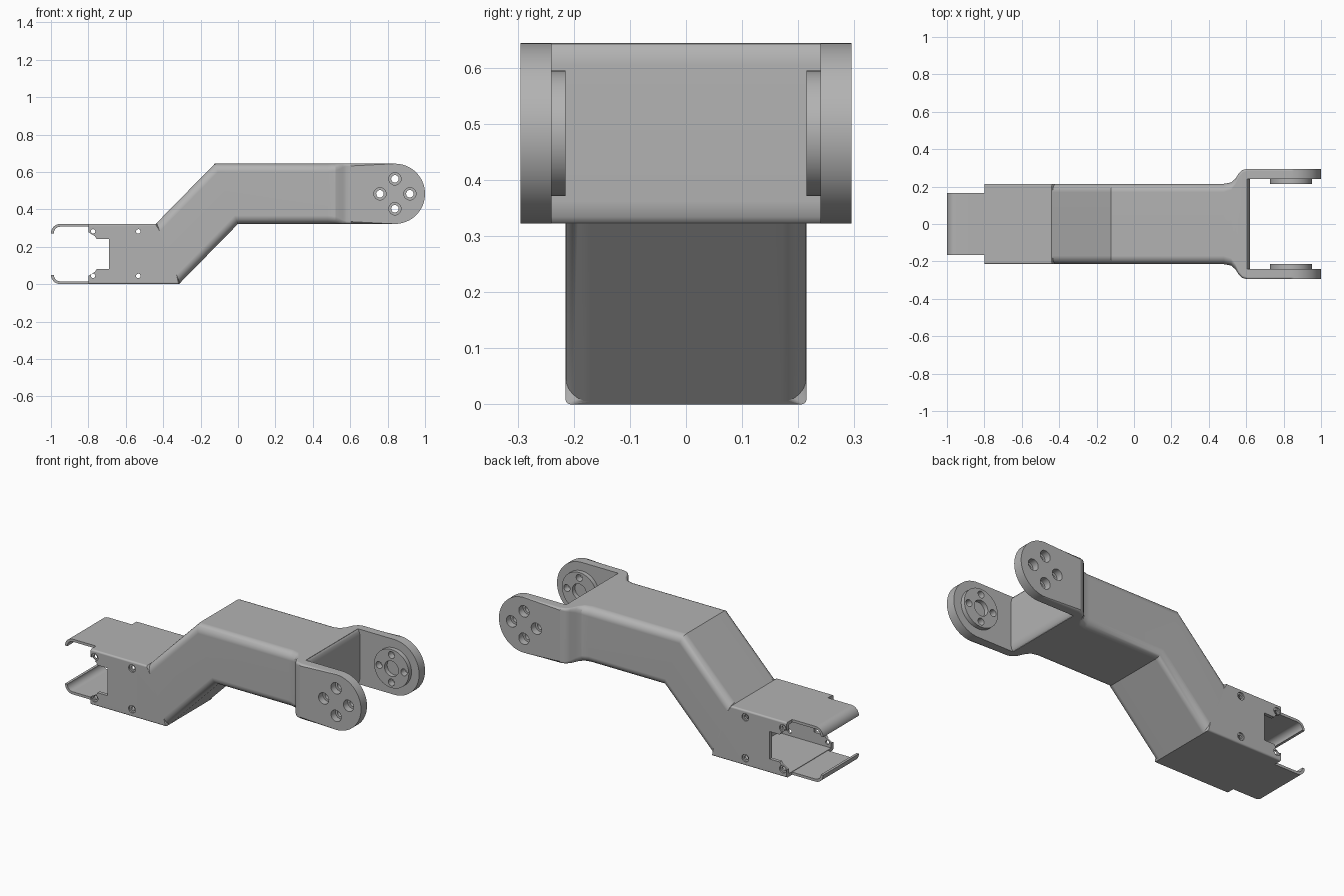
import bpy, bmesh, math
from mathutils import Matrix, Vector

if "Cube" in bpy.data.objects:
    bpy.data.objects.remove(bpy.data.objects["Cube"], do_unlink=True)

grey = bpy.data.materials.new("plain grey")
grey.use_nodes = True
colour = (0.45, 0.45, 0.45, 1)
grey.diffuse_color = colour
grey.node_tree.nodes["Principled BSDF"].inputs["Base Color"].default_value = colour


def make_object(name, bm):
    bmesh.ops.recalc_face_normals(bm, faces=bm.faces)
    mesh = bpy.data.meshes.new(name)
    bm.to_mesh(mesh)
    bm.free()
    mesh.materials.append(grey)
    obj = bpy.data.objects.new(name, mesh)
    bpy.context.collection.objects.link(obj)
    return obj


def arc(cx, cz, r, start, end, n):
    """Points on an arc, angles in degrees."""
    angles = [math.radians(start + (end - start) * i / n) for i in range(n + 1)]
    return [(cx + r * math.cos(a), cz + r * math.sin(a)) for a in angles]


def prism(name, profile, y0, y1, bevel=0, open_x=None):
    """Extrude an xz profile along y, optionally rounding the rim at y1."""
    bm = bmesh.new()
    near = [bm.verts.new((x, y0, z)) for x, z in profile]
    far = [bm.verts.new((x, y1, z)) for x, z in profile]
    bm.faces.new(near)
    bm.faces.new(far)
    n = len(profile)
    for i in range(n):
        j = (i + 1) % n
        bm.faces.new((near[i], near[j], far[j], far[i]))
    if bevel:
        rim = [e for e in bm.edges if all(v in far for v in e.verts)
               and not all(abs(v.co.x - open_x) < 1e-4 for v in e.verts)]
        bmesh.ops.bevel(bm, geom=rim, offset=bevel, segments=3, profile=0.5, affect='EDGES')
    return make_object(name, bm)


def disc(name, x, z, r, y0, y1, n=32):
    return prism(name, arc(x, z, r, 0, 360 - 360 / n, n - 1), y0, y1)


def cut(obj, cutter):
    mod = obj.modifiers.new("cut", 'BOOLEAN')
    mod.operation = 'DIFFERENCE'
    mod.solver = 'EXACT'
    mod.object = cutter
    cutter.hide_render = True
    bpy.context.view_layer.objects.active = obj
    bpy.ops.object.modifier_apply(modifier=mod.name)
    bpy.data.objects.remove(cutter, do_unlink=True)


def section(x_low, z_low, x_top, z_top, half, r):
    """Rounded rectangular cross-section on a plane that may lean in x."""
    points = []
    for sy, sz, start in ((1, 1, 0), (-1, 1, 90), (-1, -1, 180), (1, -1, 270)):
        cz = z_top - r if sz > 0 else z_low + r
        points += arc(sy * (half - r), cz, r, start, start + 90, 6)
    return [Vector((x_low + (x_top - x_low) * (z - z_low) / (z_top - z_low), y, z))
            for y, z in points]


# Stepped body lofted from the socket end to the flared fork root
W, LOW, TOP = 0.215, 0.322, 0.644
sections = [
    section(-0.8, 0, -0.8, LOW, W, 0.01),
    section(-0.316, 0, -0.44, LOW, W, 0.01),
    section(-0.311, 0.005, -0.435, LOW + 0.005, W, 0.045),
    section(0, LOW, -0.124, TOP, W, 0.045),
]
flare = [(0.48, W, 0.045), (0.52, 0.222, 0.04), (0.543, 0.243, 0.03),
         (0.56, 0.271, 0.02), (0.58, 0.289, 0.014), (0.605, 0.295, 0.012)]
sections += [section(x, LOW, x, TOP, half, r) for x, half, r in flare]

bm = bmesh.new()
rings = [[bm.verts.new(p) for p in s] for s in sections]
for a, b in zip(rings, rings[1:]):
    for i in range(len(a)):
        j = (i + 1) % len(a)
        bm.faces.new((a[i], a[j], b[j], b[i]))
bm.faces.new(rings[0])
bm.faces.new(rings[-1])
body = make_object("stepped_body", bm)

# Socket cavity and the notch across both side walls
cut(body, prism("cavity", [(-0.9, 0.018), (-0.46, 0.018), (-0.46, 0.304), (-0.9, 0.304)],
                -0.195, 0.195))
mid = LOW / 2
half_notch = [(-0.69, 0.08), (-0.755, 0.08), (-0.765, 0.095), (-0.797, 0.115), (-0.9, 0.115)]
notch = ([(x, mid + h) for x, h in half_notch]
         + [(x, mid - h) for x, h in reversed(half_notch)])
cut(body, prism("notch", notch, -0.4, 0.4))

# Screw holes in the socket walls
for side in (-1, 1):
    for z in (0.044, 0.282):
        for x in (-0.775, -0.533):
            cut(body, disc("screw_sink", x, z, 0.022, side * 0.207, side * 0.25, 20))
            cut(body, disc("screw_hole", x, z, 0.012, side * 0.17, side * 0.25, 16))
parts = [body]

# Thin lips with curled ends, above and below the socket opening
curl = (arc(-0.95, LOW - 0.05, 0.05, 90, 180, 8)
        + arc(-0.95, LOW - 0.05, 0.035, 180, 90, 8))
lip = [(-0.8, LOW)] + curl + [(-0.8, LOW - 0.015)]
parts.append(prism("upper_lip", lip, -0.165, 0.165))
parts.append(prism("lower_lip", [(x, LOW - z) for x, z in lip], -0.165, 0.165))

# Rounded end wall between the fork arms
end = ([(0.6, LOW)] + [(0.605, LOW + 0.002)]
       + [(0.613, LOW + 0.012), (0.62, LOW + 0.04), (0.62, TOP - 0.04)]
       + [(0.613, TOP - 0.012), (0.605, TOP - 0.002), (0.6, TOP)])
parts.append(prism("fork_end_wall", end, -0.24, 0.24))

# Fork arms with pivot pads, bolt holes and a blind centre recess
R = (TOP - LOW) / 2
px, pz = 1 - R, (TOP + LOW) / 2
arm_profile = [(0.605, LOW)] + arc(px, pz, R, -90, 90, 32) + [(0.605, TOP)]
for side, label in ((1, "back"), (-1, "front")):
    arm = prism(label + "_fork_arm", arm_profile, side * 0.24, side * 0.295, 0.012, 0.605)
    pad = disc(label + "_pivot_pad", px, pz, 0.112, side * 0.215, side * 0.24, 48)
    for k in range(4):
        hx = px + 0.08 * math.cos(k * math.pi / 2)
        hz = pz + 0.08 * math.sin(k * math.pi / 2)
        cut(arm, disc("bolt_sink", hx, hz, 0.033, side * 0.255, side * 0.35, 24))
        for piece in (arm, pad):
            cut(piece, disc("bolt_hole", hx, hz, 0.02, side * 0.18, side * 0.35, 20))
    cut(pad, disc("centre_recess", px, pz, 0.045, side * 0.18, side * 0.35))
    parts += [arm, pad]

# Smooth shading with crisp edges
bpy.ops.object.select_all(action='DESELECT')
for obj in parts:
    obj.select_set(True)
bpy.context.view_layer.objects.active = body
bpy.ops.object.shade_smooth_by_angle(angle=math.radians(30))
for obj in parts:
    weighted = obj.modifiers.new("even shading", 'WEIGHTED_NORMAL')
    weighted.keep_sharp = True
